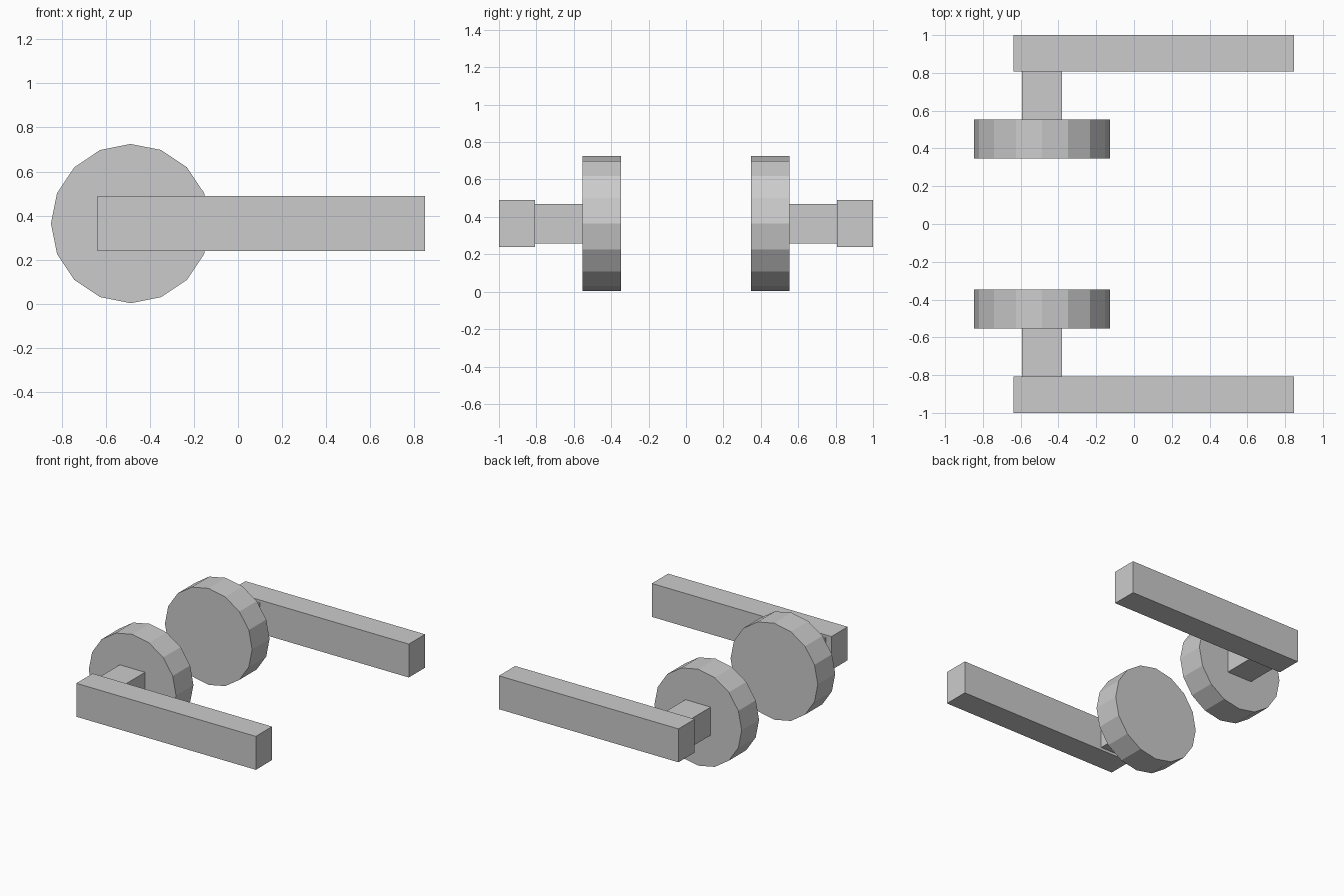
import bpy
import math

# Remove the default cube
cube = bpy.data.objects.get("Cube")
if cube:
    bpy.data.objects.remove(cube, do_unlink=True)

# Single plain metal colour
COLOUR = (0.6, 0.6, 0.6, 1.0)
metal = bpy.data.materials.new("grey_metal")
metal.use_nodes = True
metal.diffuse_color = COLOUR
metal.node_tree.nodes["Principled BSDF"].inputs["Base Color"].default_value = COLOUR

AXIS_X, AXIS_Z = -0.487, 0.364  # spindle axis shared by both handles


def finish(name):
    obj = bpy.context.object
    obj.name = obj.data.name = name
    bpy.ops.object.transform_apply(location=False, rotation=True, scale=True)
    obj.data.materials.append(metal)


def box(name, x_range, y_range, z_range):
    ranges = (x_range, y_range, z_range)
    bpy.ops.mesh.primitive_cube_add(size=1, location=[sum(r) / 2 for r in ranges])
    bpy.context.object.scale = [abs(r[1] - r[0]) for r in ranges]
    finish(name)


def handle(prefix, side):
    # Round rose plate with flat facets
    bpy.ops.mesh.primitive_cylinder_add(
        vertices=16, radius=0.361, depth=0.206,
        location=(AXIS_X, side * 0.45, AXIS_Z), rotation=(math.pi / 2, 0, 0))
    finish(prefix + "_rose")
    # Square neck
    box(prefix + "_neck", (AXIS_X - 0.105, AXIS_X + 0.105),
        (side * 0.553, side * 0.808), (AXIS_Z - 0.105, AXIS_Z + 0.105))
    # Long lever bar
    box(prefix + "_lever", (-0.638, 0.848),
        (side * 0.808, side * 1.0), (AXIS_Z - 0.125, AXIS_Z + 0.125))


handle("front", -1)
handle("back", 1)
